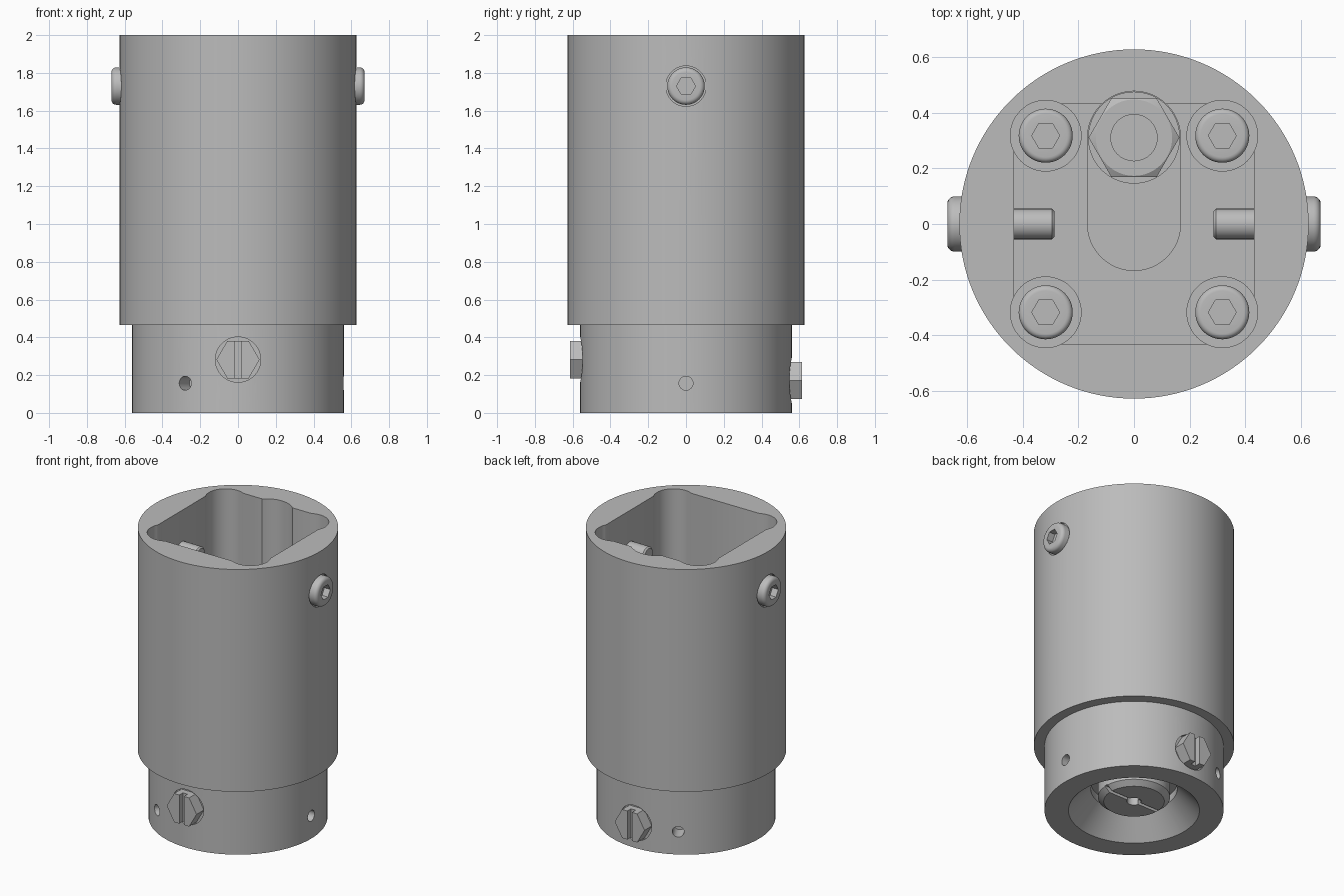
import bpy, bmesh, math
from mathutils import Matrix, Vector

default = bpy.data.objects.get("Cube")
if default:
    bpy.data.objects.remove(default, do_unlink=True)

steel = bpy.data.materials.new("grey steel")
steel.use_nodes = True
steel.diffuse_color = (0.5, 0.5, 0.5, 1)
steel.node_tree.nodes["Principled BSDF"].inputs["Base Color"].default_value = (0.5, 0.5, 0.5, 1)

UP = Matrix.Identity(4)


def frame(origin, outward, side):
    """Local z points outward, local x points along side."""
    out, x = Vector(outward).normalized(), Vector(side).normalized()
    m = Matrix((x, out.cross(x), out)).transposed().to_4x4()
    return Matrix.Translation(origin) @ m


def finish(name, bm, matrix):
    bmesh.ops.recalc_face_normals(bm, faces=bm.faces)
    bm.transform(matrix)
    mesh = bpy.data.meshes.new(name)
    bm.to_mesh(mesh)
    bm.free()
    mesh.materials.append(steel)
    obj = bpy.data.objects.new(name, mesh)
    bpy.context.collection.objects.link(obj)
    return obj


def lathe(name, profile, sides=48, matrix=UP):
    """Closed solid turned from (radius, height) points, capped at both ends."""
    bm = bmesh.new()
    rings = [[bm.verts.new((r * math.cos(math.tau * i / sides),
                            r * math.sin(math.tau * i / sides), z))
              for i in range(sides)] for r, z in profile]
    for low, high in zip(rings, rings[1:]):
        for i in range(sides):
            j = (i + 1) % sides
            bm.faces.new((low[i], low[j], high[j], high[i]))
    bm.faces.new(rings[0])
    bm.faces.new(rings[-1])
    return finish(name, bm, matrix)


def rod(name, radius, low, high, sides=48, matrix=UP):
    return lathe(name, [(radius, low), (radius, high)], sides, matrix)


def prism(name, outline, low, high, matrix=UP):
    bm = bmesh.new()
    face = bm.faces.new([bm.verts.new((x, y, low)) for x, y in outline])
    top = bmesh.ops.extrude_face_region(bm, geom=[face])["geom"]
    bmesh.ops.translate(bm, vec=(0, 0, high - low),
                        verts=[v for v in top if isinstance(v, bmesh.types.BMVert)])
    return finish(name, bm, matrix)


def rectangle(x, y):
    return [(-x, -y), (x, -y), (x, y), (-x, y)]


def cut(target, cutter, operation='DIFFERENCE'):
    mod = target.modifiers.new("cut", 'BOOLEAN')
    mod.operation, mod.solver, mod.object = operation, 'EXACT', cutter
    bpy.context.view_layer.objects.active = target
    bpy.ops.object.modifier_apply(modifier=mod.name)
    bpy.data.objects.remove(cutter, do_unlink=True)


def smooth(obj):
    bpy.ops.object.select_all(action='DESELECT')
    obj.select_set(True)
    bpy.context.view_layer.objects.active = obj
    bpy.ops.object.shade_smooth_by_angle(angle=math.radians(30))


def round_head(radius, low, high, fillet):
    """Profile of a screw head with a rounded outer edge."""
    arc = [(radius - fillet + fillet * math.cos(a), high - fillet + fillet * math.sin(a))
           for a in (math.pi / 2 * k / 5 for k in range(6))]
    return [(radius, low)] + arc


# Upper housing with a square pocket and round corner bores
FLOOR, BORE, SLOT = 0.62, 0.52, 0.54
housing = rod("upper_housing", 0.627, 0.465, 2, 128)
a, b = 0.43, 0.27
octagon = [(a, -b), (a, b), (b, a), (-b, a), (-a, b), (-a, -b), (-b, -a), (b, -a)]
cut(housing, prism("pocket_cutter", octagon, FLOOR, 2.1))
corners = [(x, y) for x in (-0.317, 0.317) for y in (-0.317, 0.317)]
for x, y in corners:
    cut(housing, rod("corner_cutter", 0.127, BORE, 2.1, 48, Matrix.Translation((x, y, 0))))

# Round-ended slot in the floor, which also notches the back wall
half = [math.pi * k / 24 for k in range(25)]
capsule = [(0.167 * math.cos(t), 0.31 + 0.167 * math.sin(t)) for t in half]
capsule += [(-0.167 * math.cos(t), -0.167 * math.sin(t)) for t in half]
cut(housing, prism("slot_cutter", capsule, SLOT, 2.1))

# Side screws with rounded heads, and their seats in the housing
for side, label in ((1, "left"), (-1, "right")):
    place = frame((0, 0, 1.73), (side, 0, 0), (0, 1, 0))
    cut(housing, rod("seat_cutter", 0.107, 0.61, 0.8, 48, place))
    screw = lathe(label + "_side_screw", round_head(0.099, 0.605, 0.67, 0.025), 48, place)
    cut(screw, rod("socket_cutter", 0.05, 0.625, 0.8, 6, place))
    smooth(screw)
    smooth(lathe(label + "_side_screw_shank",
                 [(0.045, 0.285), (0.055, 0.295), (0.055, 0.615)], 32, place))
smooth(housing)

# Socket-head screws in the corner bores
for i, (x, y) in enumerate(corners):
    place = Matrix.Translation((x, y, 0))
    screw = lathe("corner_screw_%d" % (i + 1), round_head(0.097, BORE - 0.01, 0.66, 0.02), 48, place)
    cut(screw, rod("socket_cutter", 0.05, 0.59, 0.8, 6, place))
    smooth(screw)

# Nut, washer and stud at the back of the slot
place = Matrix.Translation((0, 0.31, 0))
smooth(rod("slot_washer", 0.165, SLOT - 0.01, SLOT + 0.025, 64, place))
nut = rod("slot_nut", 0.163, SLOT + 0.02, SLOT + 0.15, 6, place)
cut(nut, lathe("nut_chamfer", [(0.17, SLOT), (0.17, SLOT + 0.13), (0.137, SLOT + 0.15),
                               (0.137, SLOT + 0.2)], 64, place), 'INTERSECT')
smooth(nut)
smooth(rod("slot_stud", 0.085, SLOT + 0.1, SLOT + 0.16, 32, place))

# Lower collar with a conical recess underneath
collar = rod("lower_collar", 0.56, 0, 0.465, 128)
cut(collar, lathe("recess_cutter", [(0.46, -0.05), (0.41, 0), (0.27, 0.15), (0.27, 0.2)], 96))

# Three radial holes
for k in range(3):
    t = math.tau * k / 3
    place = frame((0, 0, 0.157), (math.cos(t), math.sin(t), 0), (0, 0, 1))
    cut(collar, rod("radial_hole_cutter", 0.037, 0.45, 0.7, 24, place))

# Slotted hex screws at front and back
for direction, height, label in ((-1, 0.282, "front"), (1, 0.172, "back")):
    place = frame((0, 0, height), (0, direction, 0), (1, 0, 0))
    cut(collar, rod("seat_cutter", 0.12, 0.535, 0.8, 48, place))
    screw = rod(label + "_hex_screw", 0.114, 0.53, 0.615, 6, place)
    cut(screw, prism("screw_slot_cutter", rectangle(0.018, 0.2), 0.575, 0.8, place))
    smooth(screw)
smooth(collar)

# Central slotted boss with a small hole
boss = lathe("bottom_boss", [(0.19, 0.065), (0.226, 0.095), (0.226, 0.21)], 64)
cut(boss, prism("boss_slot_cutter", rectangle(0.3, 0.012), 0, 0.1))
cut(boss, rod("boss_hole_cutter", 0.045, 0, 0.12, 24))
smooth(boss)
